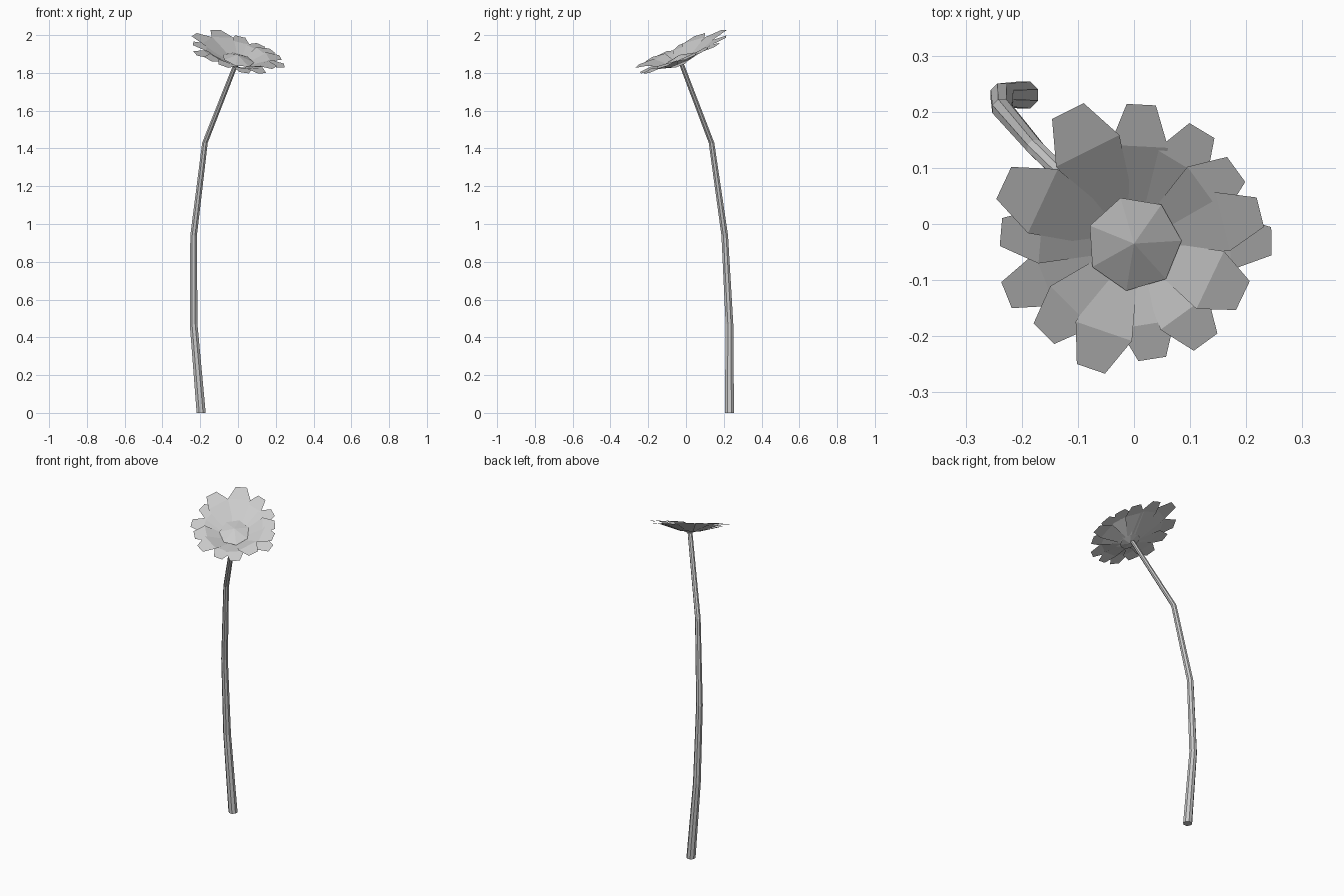
import bpy, bmesh, math
from math import sin, cos, radians, pi

if "Cube" in bpy.data.objects:
    bpy.data.objects.remove(bpy.data.objects["Cube"])


def finish(bm, name):
    bmesh.ops.recalc_face_normals(bm, faces=bm.faces[:])
    mesh = bpy.data.meshes.new(name)
    bm.to_mesh(mesh)
    bm.free()
    ob = bpy.data.objects.new(name, mesh)
    bpy.context.collection.objects.link(ob)
    return ob


def on_head(r, ang, h, side=0.0):
    """Point on the tilted flower plane: radius, angle, height above it, sideways offset."""
    x = r * cos(ang) - side * sin(ang)
    y = r * sin(ang) + side * cos(ang)
    return (x, y - 0.035, 1.86 - 0.22 * x + 0.40 * y + h)


# Stem: tapering, bent eight-sided tube
path = [(-0.195, 0.23, 0.0, 0.026), (-0.235, 0.23, 0.47, 0.022),
        (-0.235, 0.205, 0.94, 0.019), (-0.175, 0.135, 1.43, 0.016),
        (-0.01, -0.025, 1.85, 0.014)]
N = 8
bm = bmesh.new()
rings = [[bm.verts.new((x + r * cos(2 * pi * (i + .5) / N),
                        y + r * sin(2 * pi * (i + .5) / N), z)) for i in range(N)]
         for x, y, z, r in path]
for a, b in zip(rings, rings[1:]):
    for i in range(N):
        j = (i + 1) % N
        bm.faces.new((a[i], a[j], b[j], b[i]))
bm.faces.new(rings[0])
bm.faces.new(rings[-1])
finish(bm, "stem")

# Flower centre: low seven-sided dome with a shallow cone below
bm = bmesh.new()
top = bm.verts.new(on_head(0, 0, 0.035))
low = bm.verts.new(on_head(0, 0, -0.022))
rim = [bm.verts.new(on_head(0.085, radians(55) + 2 * pi * i / 7, 0.01)) for i in range(7)]
for i in range(7):
    j = (i + 1) % 7
    bm.faces.new((rim[i], rim[j], top))
    bm.faces.new((rim[j], rim[i], low))
finish(bm, "flower_centre")

# Petals: angle, length, half width, lift of the layer
petals = [(116.5, .264, .063, .012), (87, .248, .052, .002), (59, .235, .052, .0),
          (36, .225, .055, .010), (14, .232, .054, .014), (1, .245, .05, -.004),
          (-25.5, .215, .057, .014), (-54, .217, .052, .002), (-81, .208, .05, -.004),
          (-109, .236, .053, .014), (-135, .227, .052, .008), (-158, .245, .05, -.004),
          (175, .238, .05, .002), (155, .256, .063, .014)]
for k, (deg, length, w, lift) in enumerate(petals):
    a = radians(deg)
    bm = bmesh.new()
    # narrow base, wide shoulder, blunt tip that bends back
    rows = [(0.05, 0.45 * w, -0.008), (0.70 * length, w, 0.032 + lift),
            (length, 0.5 * w, 0.034 + lift)]
    v = [[bm.verts.new(on_head(r, a, h, s)) for s in (-hw, hw)] for r, hw, h in rows]
    for p, q in zip(v, v[1:]):
        bm.faces.new((p[0], q[0], q[1], p[1]))
    finish(bm, f"petal_{k + 1}")
